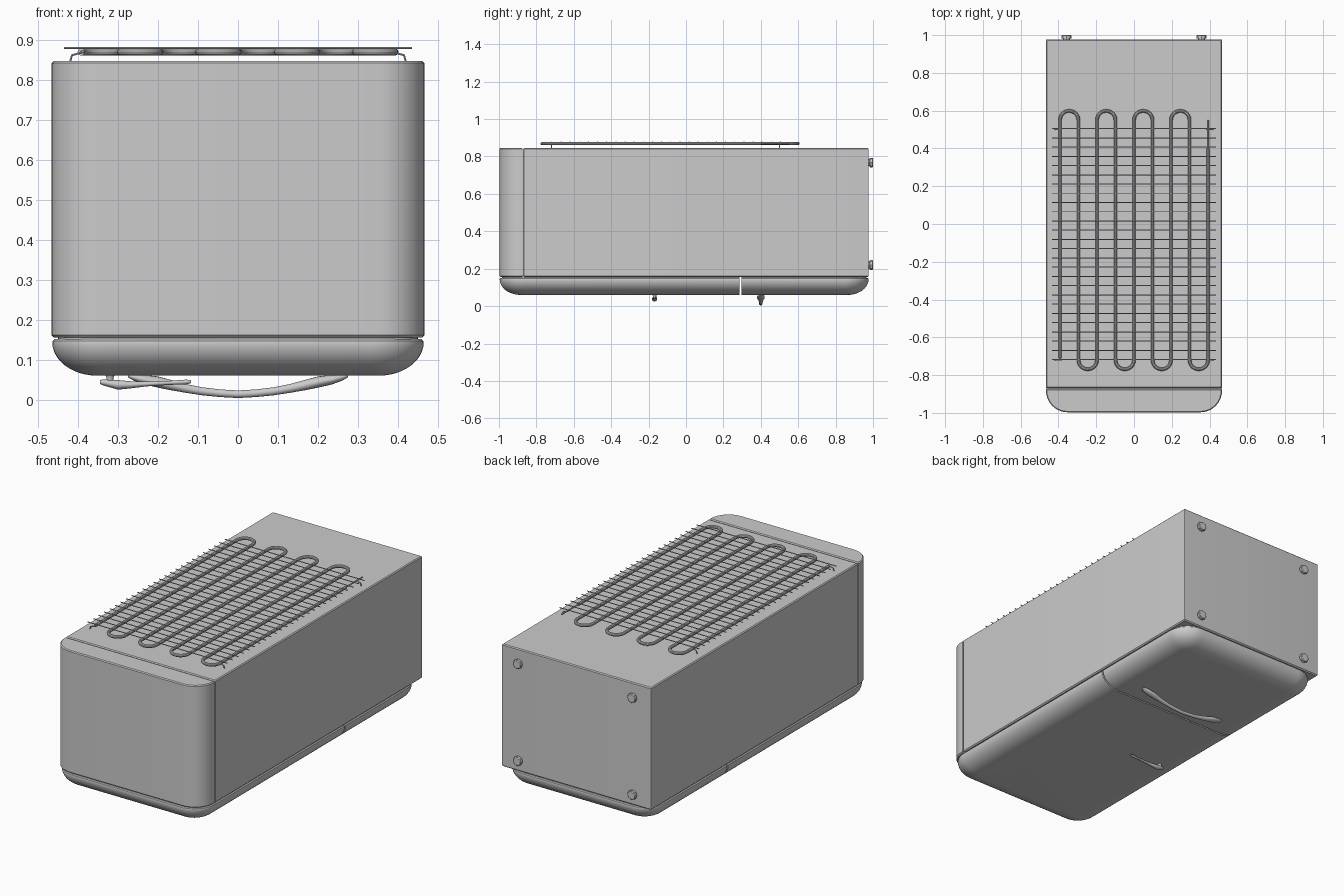
import bpy, bmesh
from math import sin, cos, pi
from mathutils import Vector

if "Cube" in bpy.data.objects:
    bpy.data.objects.remove(bpy.data.objects["Cube"])


def make(name, bm, angle=35):
    bmesh.ops.recalc_face_normals(bm, faces=bm.faces)
    me = bpy.data.meshes.new(name)
    bm.to_mesh(me)
    bm.free()
    ob = bpy.data.objects.new(name, me)
    bpy.context.collection.objects.link(ob)
    bpy.ops.object.select_all(action='DESELECT')
    ob.select_set(True)
    bpy.context.view_layer.objects.active = ob
    bpy.ops.object.shade_smooth_by_angle(angle=angle * pi / 180)
    return ob


def loft(bm, rings):
    rows = [[bm.verts.new(p) for p in r] for r in rings]
    n = len(rows[0])
    for a, b in zip(rows, rows[1:]):
        for i in range(n):
            bm.faces.new((a[i], a[(i + 1) % n], b[(i + 1) % n], b[i]))
    bm.faces.new(rows[0])
    bm.faces.new(rows[-1])


def outline(x, y0, y1, r0, r1, z, steps=10):
    """Rounded rectangle: r0 at the y0 corners, r1 at the y1 corners."""
    pts = []
    for cx, cy, r, a0 in ((x - r1, y1 - r1, r1, 0), (-x + r1, y1 - r1, r1, pi / 2),
                          (-x + r0, y0 + r0, r0, pi), (x - r0, y0 + r0, r0, 1.5 * pi)):
        for i in range(steps + 1):
            a = a0 + i / steps * pi / 2
            pts.append((cx + r * cos(a), cy + r * sin(a), z))
    return pts


def slab(name, x, y0, y1, r0, r1, layers):
    bm = bmesh.new()
    loft(bm, [outline(x - d, y0 + d, y1 - d, max(r0 - d, .002), max(r1 - d, .002), z)
              for z, d in layers])
    return bm


def tube(name, paths, radius, res=3):
    cu = bpy.data.curves.new(name, 'CURVE')
    cu.dimensions = '3D'
    cu.bevel_depth = radius
    cu.bevel_resolution = res
    cu.use_fill_caps = True
    for path in paths:
        sp = cu.splines.new('POLY')
        sp.points.add(len(path) - 1)
        for p, co in zip(sp.points, path):
            p.co = (*co, 1)
    tmp = bpy.data.objects.new(name + "_curve", cu)
    bpy.context.collection.objects.link(tmp)
    bpy.context.view_layer.update()
    me = bpy.data.meshes.new_from_object(tmp.evaluated_get(bpy.context.evaluated_depsgraph_get()))
    bpy.data.objects.remove(tmp)
    bm = bmesh.new()
    bm.from_mesh(me)
    make(name, bm)


def bar(name, y, stations):
    """Loft elliptical sections along x: (x, z, half width, half thickness)."""
    bm = bmesh.new()
    loft(bm, [[(x, y + w * cos(a * pi / 8), z + t * sin(a * pi / 8)) for a in range(16)]
              for x, z, w, t in stations])
    make(name, bm, 50)


# Cabinet (lying on its doors) and its rounded top cap
edge = [(.155, .006), (.161, 0), (.841, 0), (.846, .005)]
make("cabinet", slab("cabinet", .466, -.868, .976, .003, .003, edge))
make("top_cap", slab("top_cap", .466, -.997, -.873, .115, .003, edge))
make("cap_seam", slab("cap_seam", .458, -.9, -.85, .003, .003, [(.165, 0), (.838, 0)]))

# Gasket strips between cabinet and doors
for name, y0, y1 in (("main_gasket", -.985, .286), ("freezer_gasket", .296, .965)):
    bm = slab(name, .45, y0, y1, .1 if y0 < 0 else .002, .1 if y1 > .9 else .002,
              [(.14, 0), (.165, 0)])
    make(name, bm)

# Pillowed doors: one shell split into two
profile = [(.151, .006), (.147, .001)]
for i in range(13):
    a = i / 12 * pi / 2
    profile.append((.143 - .083 * sin(a), .112 * (1 - cos(a))))
for name, cut, sign in (("main_door", .287, 1), ("freezer_door", .296, -1)):
    bm = slab(name, .464, -.996, .976, .13, .13, profile)
    res = bmesh.ops.bisect_plane(bm, geom=bm.verts[:] + bm.edges[:] + bm.faces[:],
                                 plane_co=(0, cut, 0), plane_no=(0, sign, 0), clear_outer=True)
    bmesh.ops.holes_fill(bm, edges=[e for e in bm.edges if e.is_boundary], sides=0)
    make(name, bm)

# Arched freezer handle
half = [(.275, .06, .006, .004), (.262, .056, .016, .008), (.235, .05, .021, .012),
        (.2, .044, .020, .014), (.17, .037, .015, .013), (.13, .028, .012, .011),
        (.09, .021, .010, .010), (.045, .016, .010, .0095)]
bar("freezer_handle", .4, [(-x, z, w, t) for x, z, w, t in half] + [(0, .0135, .010, .0095)]
    + half[::-1])

# Small latch lever with its post
bar("latch_lever", -.168, [(-.345, .044, .008, .005), (-.335, .043, .012, .008),
                           (-.30, .037, .014, .012), (-.27, .037, .012, .009),
                           (-.23, .039, .009, .006), (-.17, .042, .007, .005),
                           (-.13, .044, .008, .006), (-.118, .045, .005, .004)])
bm = bmesh.new()
loft(bm, [[(-.32 + r * cos(a * pi / 8), -.168 + r * sin(a * pi / 8), z) for a in range(16)]
          for z, r in ((.04, .009), (.056, .009), (.064, .014))])
make("latch_post", bm)

# Serpentine condenser pipe
R, Z = .049, .869
pipe = [(-.392, -.71, Z)]
for i in range(8):
    up = i % 2 == 0
    cx, cy, s = -.392 + R + 2 * R * i, (.55 if up else -.72), (1 if up else -1)
    pipe += [(cx - R * cos(k * pi / 12), cy + s * R * sin(k * pi / 12), Z) for k in range(13)]
pipe.append((.392, .40, Z))
tube("condenser_pipe", [pipe], .009)
tube("pipe_tails", [[(.392, .38, Z), (.392, .55, Z)],
                    [(-.392, -.70, Z), (-.388, -.72, Z)]], .004)

# Condenser cross wires and bent mounts
wires = [[(-.435, y, .879), (.435, y, .879)] for y in (.505 - .0489 * k for k in range(26))]
tube("condenser_wires", wires, .0025, 1)
mounts = [[(s * .42, -.72, .843), (s * .415, -.72, .861), (s * .385, -.72, .869)]
          for s in (-1, 1)]
mounts += [[(s * .42, .5, .843), (s * .415, .5, .861), (s * .385, .5, .869)] for s in (-1, 1)]
tube("condenser_mounts", mounts, .003, 1)

# Levelling feet
for i, (x, z) in enumerate((x, z) for x in (-.357, .357) for z in (.22, .767)):
    bm = bmesh.new()
    loft(bm, [[(x + r * cos(a * pi / 4), y, z + r * sin(a * pi / 4)) for a in range(8)]
              for y, r in ((.97, .019), (.981, .019), (.983, .026), (.997, .026), (1.0, .022))])
    make(f"foot_{i + 1}", bm, 30)
